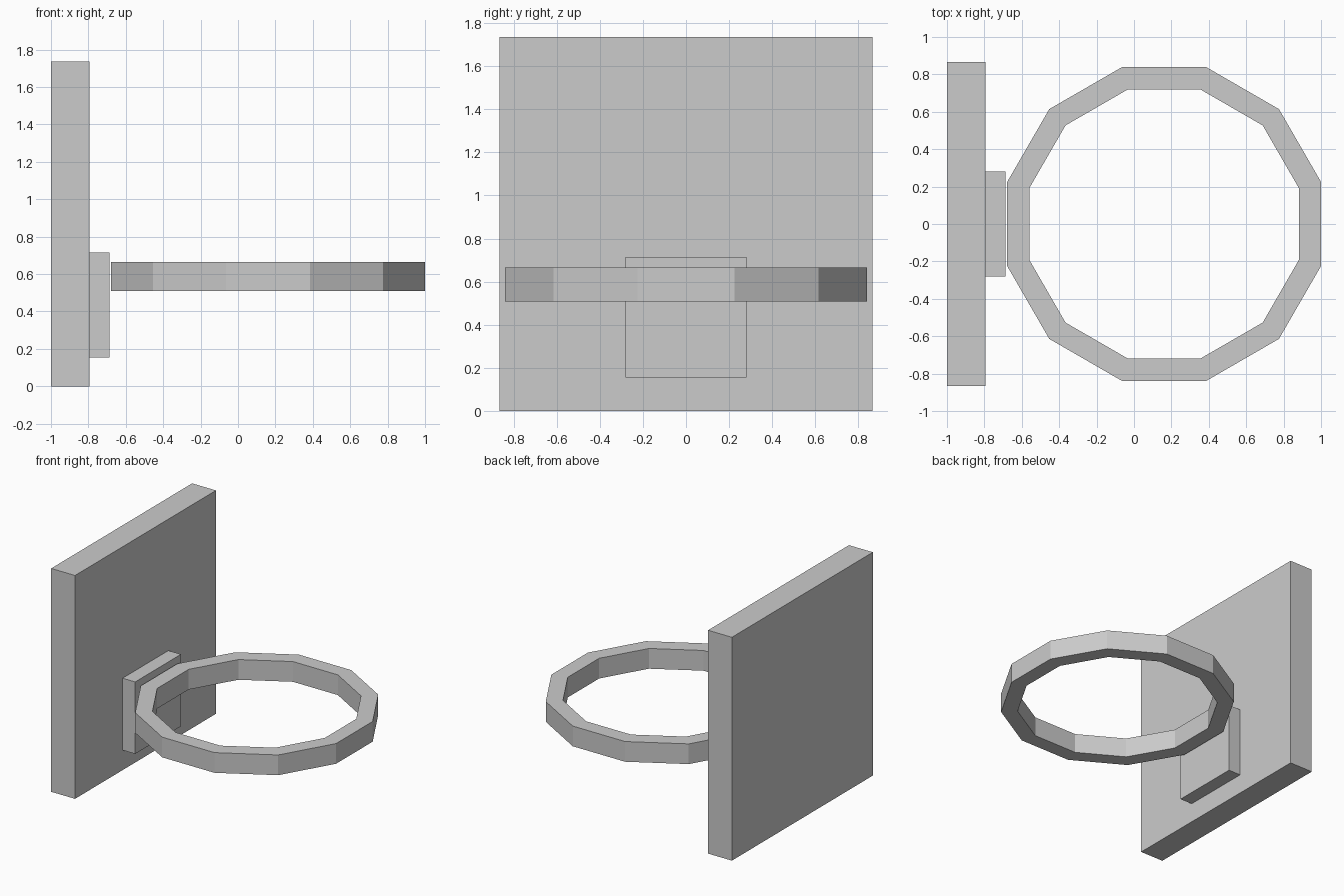
import bpy, bmesh
from math import cos, sin, pi

if "Cube" in bpy.data.objects:
    bpy.data.objects.remove(bpy.data.objects["Cube"])


def make_object(name, bm):
    bmesh.ops.recalc_face_normals(bm, faces=bm.faces)
    mesh = bpy.data.meshes.new(name)
    bm.to_mesh(mesh)
    bm.free()
    obj = bpy.data.objects.new(name, mesh)
    bpy.context.collection.objects.link(obj)
    return obj


def box(name, x0, x1, half_y, z0, z1):
    bm = bmesh.new()
    bmesh.ops.create_cube(bm, size=1)
    bmesh.ops.scale(bm, verts=bm.verts, vec=(x1 - x0, 2 * half_y, z1 - z0))
    bmesh.ops.translate(bm, verts=bm.verts, vec=((x0 + x1) / 2, 0, (z0 + z1) / 2))
    return make_object(name, bm)


def ring(name, cx, outer, inner, z0, z1, sides=12):
    # radii are measured to the flats of the polygon
    bm = bmesh.new()
    section = [(outer, z0), (outer, z1), (inner, z1), (inner, z0)]
    loops = []
    for i in range(sides):
        a = 2 * pi * (i + 0.5) / sides
        k = 1 / cos(pi / sides)
        loops.append([bm.verts.new((cx + r * k * cos(a), r * k * sin(a), z))
                      for r, z in section])
    for i in range(sides):
        a, b = loops[i], loops[(i + 1) % sides]
        for j in range(4):
            n = (j + 1) % 4
            bm.faces.new((a[j], b[j], b[n], a[n]))
    return make_object(name, bm)


# Upright backboard
box("backboard", -1.0, -0.795, 0.865, 0.0, 1.735)
# Mounting block on its front face
box("mounting_block", -0.795, -0.687, 0.281, 0.155, 0.714)
# Twelve-sided hoop
ring("hoop", 0.161, 0.839, 0.72, 0.508, 0.665)
